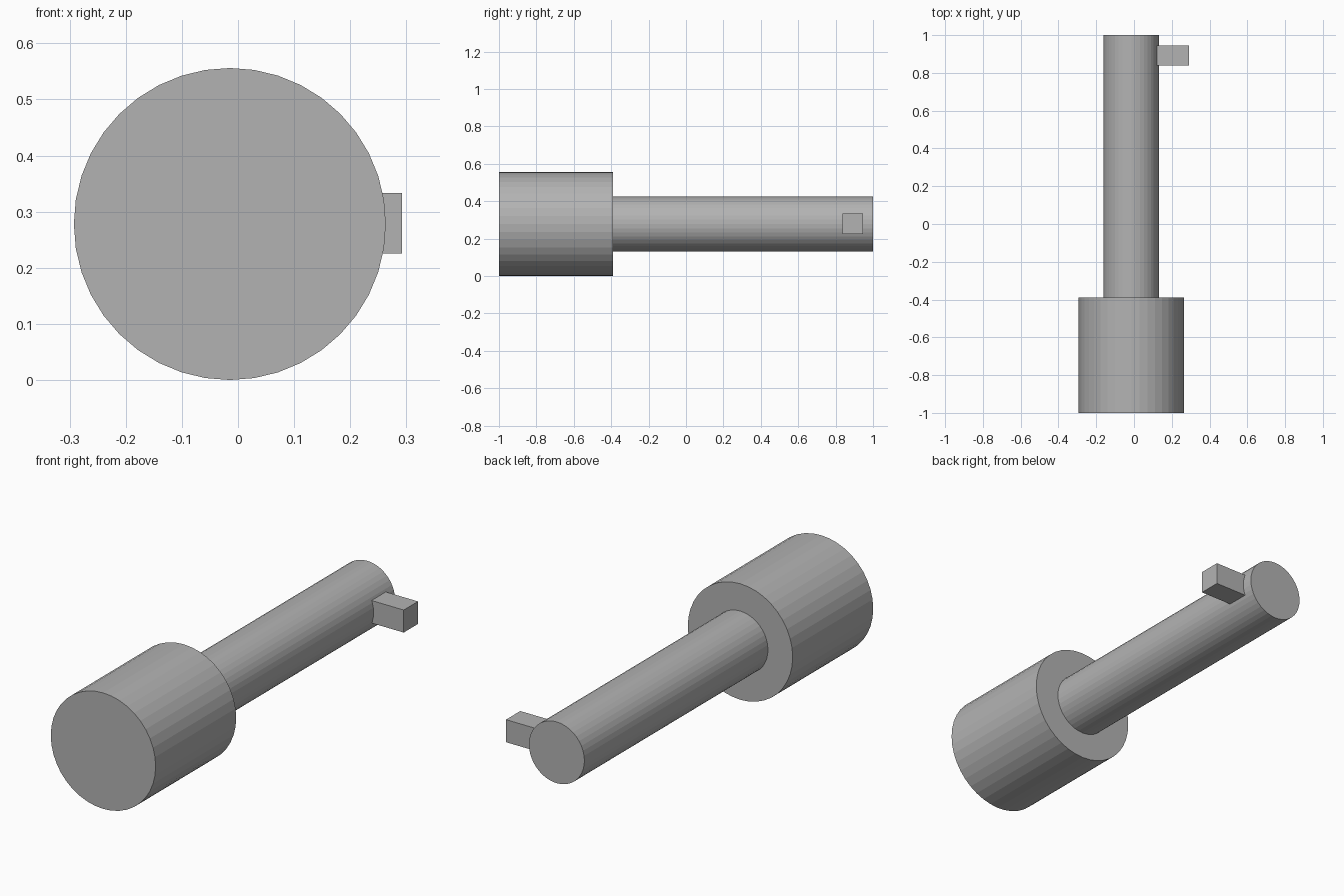
import bpy
import math

if "Cube" in bpy.data.objects:
    bpy.data.objects.remove(bpy.data.objects["Cube"], do_unlink=True)

AXIS_X, AXIS_Z = -0.0145, 0.278
SIDES = 40

# Single plain grey
grey = bpy.data.materials.new("plain grey")
grey.use_nodes = True
colour = (0.45, 0.45, 0.45, 1)
grey.diffuse_color = colour
grey.node_tree.nodes["Principled BSDF"].inputs["Base Color"].default_value = colour


def finish(name):
    part = bpy.context.object
    part.name = name
    part.data.materials.append(grey)
    return part


def rod(name, radius, y_front, y_back):
    """Flat-sided cylinder lying along y on the shared axis."""
    bpy.ops.mesh.primitive_cylinder_add(
        vertices=SIDES, radius=radius, depth=y_back - y_front,
        location=(AXIS_X, (y_front + y_back) / 2, AXIS_Z),
        rotation=(math.pi / 2, 0, 0))
    return finish(name)


def block(name, low, high):
    bpy.ops.mesh.primitive_cube_add(
        size=1, location=[(a + b) / 2 for a, b in zip(low, high)])
    bpy.context.object.scale = [b - a for a, b in zip(low, high)]
    return finish(name)


# Thick head at the front, slim shaft behind it
rod("head", 0.278, -1, -0.39)
shaft = rod("shaft", 0.147, -0.39, 1)

# Square peg on the left side near the shaft's end
peg = block("side_peg", (0.1, 0.838, 0.225), (0.292, 0.946, 0.333))
